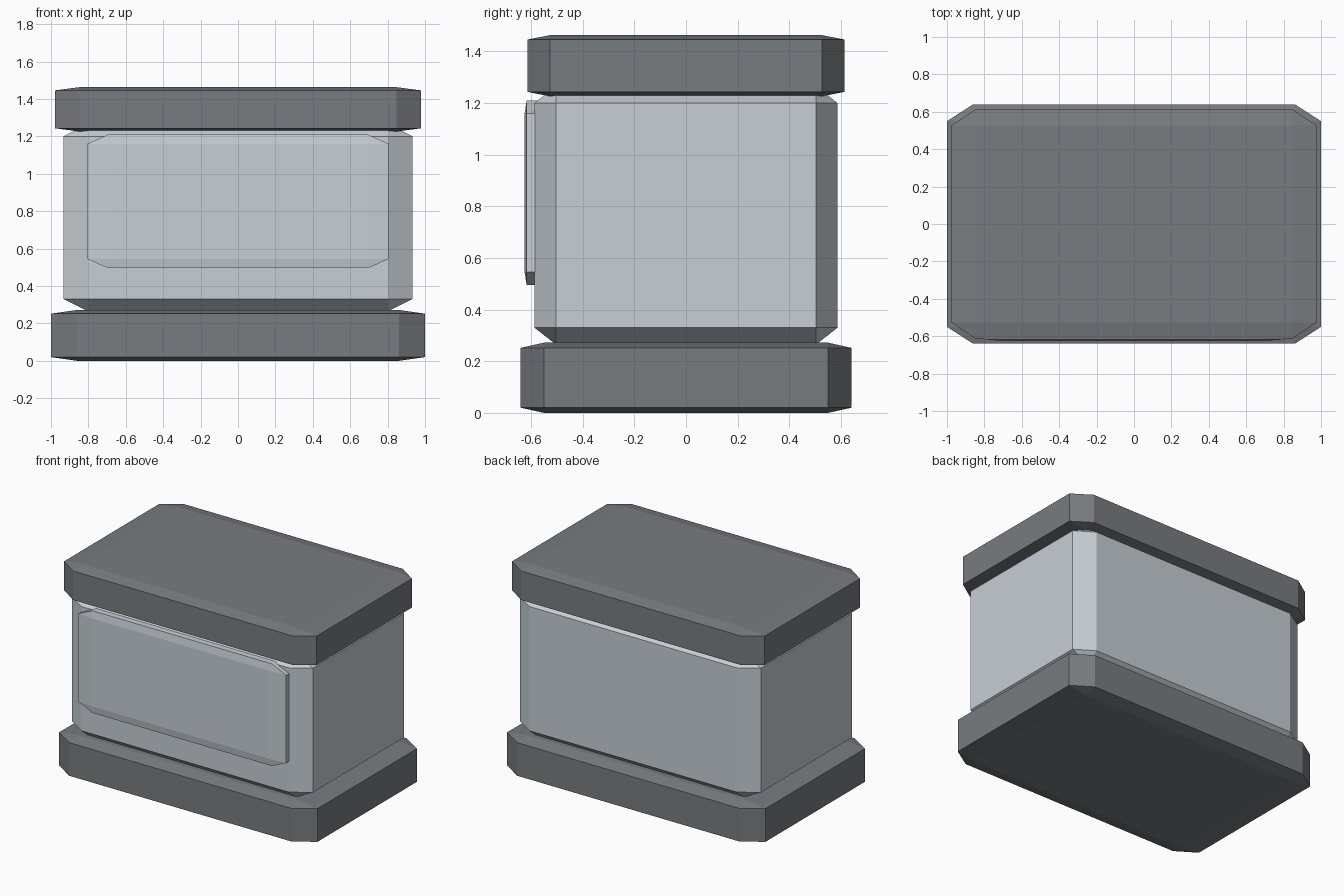
import bpy
import bmesh
from mathutils import Vector

cube = bpy.data.objects.get("Cube")
if cube:
    bpy.data.objects.remove(cube, do_unlink=True)


def make_material(name, color):
    mat = bpy.data.materials.new(name)
    mat.use_nodes = True
    mat.diffuse_color = (*color, 1)
    mat.node_tree.nodes["Principled BSDF"].inputs["Base Color"].default_value = (*color, 1)
    return mat


dark_grey = make_material("dark grey", (0.19, 0.20, 0.215))
pale_grey = make_material("pale blue grey", (0.57, 0.62, 0.66))


def chamfered_block(name, low, high, cut, mat):
    """Box whose edges are chamfered by a different amount along each axis."""
    low, high = Vector(low), Vector(high)
    centre, half = (low + high) / 2, (high - low) / 2
    bm = bmesh.new()
    # Each corner becomes three points, one on each adjoining face
    for sx in (-1, 1):
        for sy in (-1, 1):
            for sz in (-1, 1):
                for face_axis in range(3):
                    point = half - Vector(cut)
                    point[face_axis] = half[face_axis]
                    bm.verts.new(centre + point * Vector((sx, sy, sz)))
    bmesh.ops.convex_hull(bm, input=bm.verts)
    bmesh.ops.dissolve_limit(bm, angle_limit=0.001, verts=bm.verts, edges=bm.edges)
    bmesh.ops.recalc_face_normals(bm, faces=bm.faces)
    mesh = bpy.data.meshes.new(name)
    bm.to_mesh(mesh)
    bm.free()
    mesh.materials.append(mat)
    obj = bpy.data.objects.new(name, mesh)
    bpy.context.collection.objects.link(obj)
    return obj


# Plinth, main body and overhanging lid
chamfered_block("base_slab", (-1, -0.64, 0), (1, 0.64, 0.272), (0.14, 0.09, 0.02), dark_grey)
chamfered_block("body", (-0.933, -0.587, 0.265), (0.933, 0.587, 1.265), (0.13, 0.083, 0.065), pale_grey)
chamfered_block("lid", (-0.978, -0.613, 1.226), (0.978, 0.613, 1.463), (0.13, 0.087, 0.017), dark_grey)

# Raised panel on the front
chamfered_block("front_panel", (-0.805, -0.625, 0.495), (0.805, -0.53, 1.21), (0.11, 0.008, 0.05), pale_grey)
